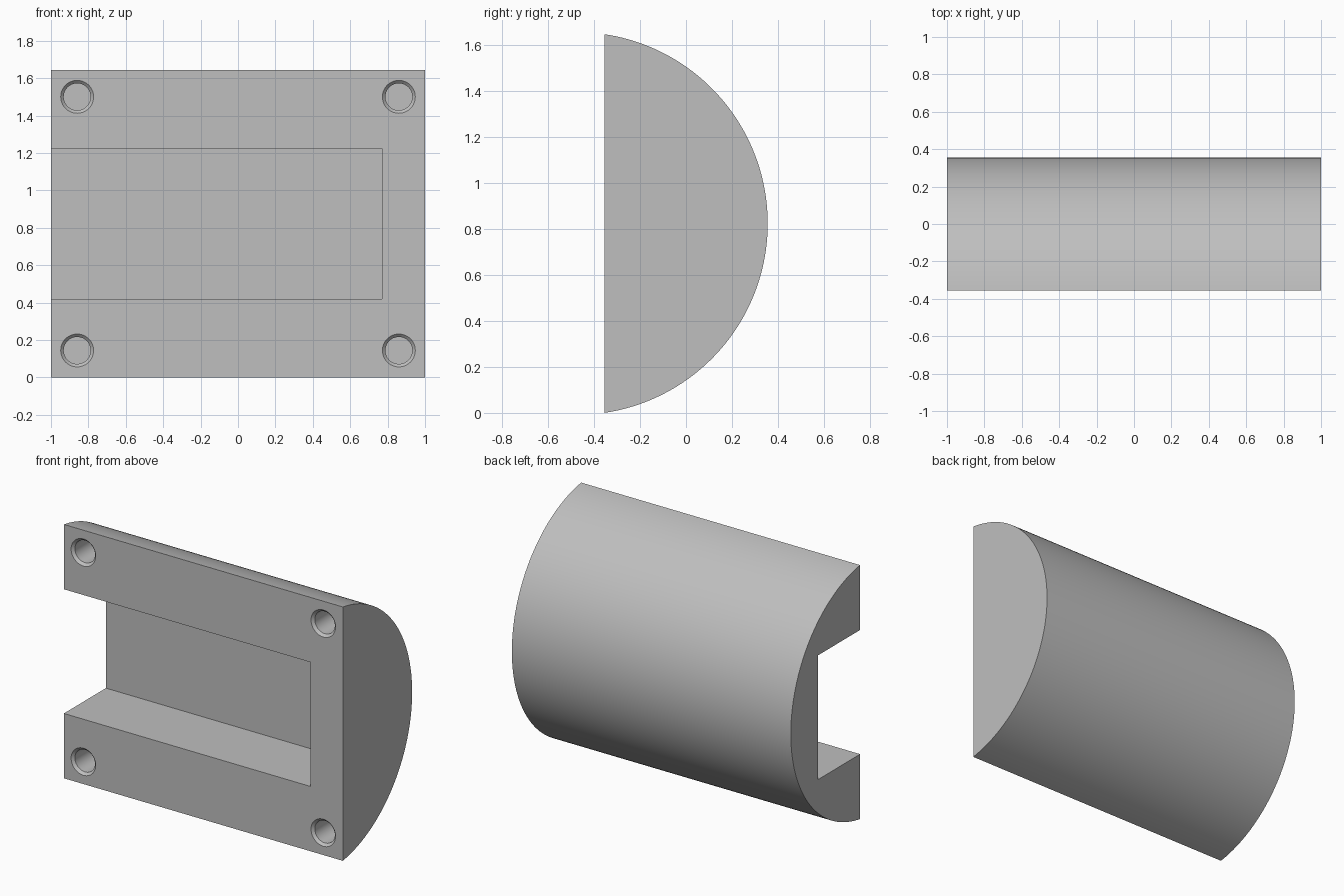
import bpy, bmesh, math
from mathutils import Matrix, Vector

if "Cube" in bpy.data.objects:
    bpy.data.objects.remove(bpy.data.objects["Cube"], do_unlink=True)

FRONT, BACK, HEIGHT = -0.355, 0.355, 1.645
MID = HEIGHT / 2

grey = bpy.data.materials.new("plain grey")
grey.use_nodes = True
colour = (0.52, 0.52, 0.52, 1)
grey.diffuse_color = colour
grey.node_tree.nodes["Principled BSDF"].inputs["Base Color"].default_value = colour


def make_object(name, bm):
    bmesh.ops.recalc_face_normals(bm, faces=bm.faces)
    mesh = bpy.data.meshes.new(name)
    bm.to_mesh(mesh)
    bm.free()
    mesh.materials.append(grey)
    obj = bpy.data.objects.new(name, mesh)
    bpy.context.collection.objects.link(obj)
    return obj


def half_round_block(name, steps=96):
    """Circular segment with its flat side to the front, extruded along x."""
    sagitta = BACK - FRONT
    radius = (MID ** 2 + sagitta ** 2) / (2 * sagitta)
    half_angle = math.asin(MID / radius)
    bm = bmesh.new()
    profile = []
    for i in range(steps + 1):
        a = half_angle * (2 * i / steps - 1)
        y = BACK - radius + radius * math.cos(a)
        profile.append(bm.verts.new((-1, y, MID + radius * math.sin(a))))
    face = bm.faces.new(profile)
    grown = bmesh.ops.extrude_face_region(bm, geom=[face])["geom"]
    verts = [g for g in grown if isinstance(g, bmesh.types.BMVert)]
    bmesh.ops.translate(bm, verts=verts, vec=(2, 0, 0))
    return make_object(name, bm)


def box_cutter(name, low, high):
    low, high = Vector(low), Vector(high)
    bm = bmesh.new()
    matrix = Matrix.Translation((low + high) / 2) @ Matrix.Diagonal((*(high - low), 1))
    bmesh.ops.create_cube(bm, size=1, matrix=matrix)
    return make_object(name, bm)


def hole_cutter(name, x, z, sides=48):
    """Blind hole with a chamfered mouth, running back from the front face."""
    bore, chamfer, depth, lead = 0.072, 0.016, 0.2, 0.02
    rings = [(bore + chamfer + lead, -lead), (bore, chamfer), (bore, depth)]
    bm = bmesh.new()
    loops = []
    for r, d in rings:
        angles = [math.tau * i / sides for i in range(sides)]
        loops.append([bm.verts.new((x + r * math.cos(a), FRONT + d, z + r * math.sin(a)))
                      for a in angles])
    for a, b in zip(loops, loops[1:]):
        for i in range(sides):
            j = (i + 1) % sides
            bm.faces.new((a[i], a[j], b[j], b[i]))
    bm.faces.new(loops[0])
    bm.faces.new(loops[-1])
    return make_object(name, bm)


# Main body
body = half_round_block("half_round_body")

# Slot open at the front and the right end, and four corner holes
cutters = [box_cutter("slot_cutter", (-1.2, FRONT - 0.2, 0.42), (0.77, FRONT + 0.43, 1.225))]
for x in (-0.86, 0.86):
    for dz in (-0.678, 0.678):
        cutters.append(hole_cutter("hole_cutter", x, MID + dz))

bpy.context.view_layer.objects.active = body
for cutter in cutters:
    cutter.hide_render = True
    mod = body.modifiers.new("cut", 'BOOLEAN')
    mod.operation = 'DIFFERENCE'
    mod.solver = 'EXACT'
    mod.object = cutter
    bpy.ops.object.modifier_apply(modifier=mod.name)
    bpy.data.objects.remove(cutter, do_unlink=True)

# Smooth curved back and bores, crisp edges
bpy.ops.object.select_all(action='DESELECT')
body.select_set(True)
bpy.ops.object.shade_smooth_by_angle(angle=math.radians(30))
